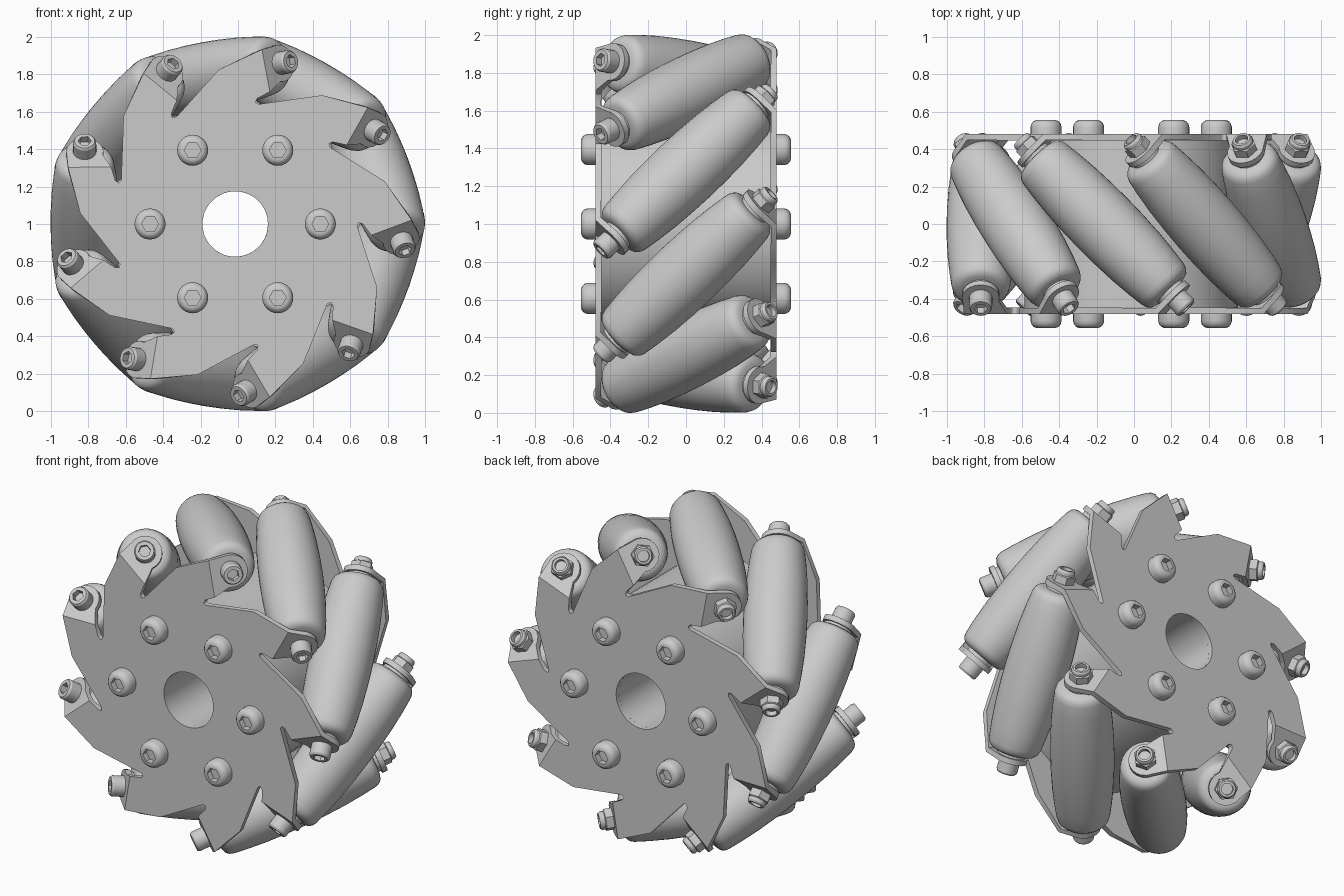
import bpy, bmesh
from math import radians, degrees, sin, cos, pi, sqrt
from mathutils import Matrix, Vector

if "Cube" in bpy.data.objects:
    bpy.data.objects.remove(bpy.data.objects["Cube"])

N = 9                       # rollers
CEN = Vector((-0.015, 0, 1))
R = 0.80                    # roller axis distance from wheel axis
PHI = 20.6                  # angle of first roller, degrees
TAB = 0.56                  # outer face of mounting tabs along the roller axis
PY = 0.48                   # outer face of side plates
Y = Vector((0, 1, 0))
S2 = sqrt(2)


def radial(deg):
    return Vector((cos(radians(deg)), 0, sin(radians(deg))))


def frame(x, z, origin):
    m = Matrix((x, z.cross(x), z)).transposed().to_4x4()
    m.translation = origin
    return m


def roller_frame(k):
    """X is radial, Z runs along the 45 degree roller axis."""
    a = PHI + 360 / N * k
    r, t = radial(a), radial(a + 90)
    return frame(r, (t + Y).normalized(), CEN + r * R)


def finish(bm, name):
    for f in bm.faces:
        f.smooth = True
    for e in bm.edges:
        e.smooth = len(e.link_faces) == 2 and e.calc_face_angle(0) < radians(32)
    me = bpy.data.meshes.new(name)
    bm.to_mesh(me)
    bm.free()
    return me


def place(me, name, matrix):
    ob = bpy.data.objects.new(name, me)
    ob.matrix_world = matrix
    bpy.context.collection.objects.link(ob)
    return ob


def lathe(name, profile, matrices, seg=24):
    """Revolve (radius, height[, 'hex']) points round Z and place copies."""
    bm = bmesh.new()
    rings = []
    for p in profile:
        ring = []
        for i in range(seg):
            a = 2 * pi * i / seg
            r = p[0]
            if len(p) > 2:
                r *= cos(pi / 6) / cos(a % (pi / 3) - pi / 6)
            ring.append(bm.verts.new((r * cos(a), r * sin(a), p[1])))
        rings.append(ring)
    for lo, hi in zip(rings, rings[1:]):
        for i in range(seg):
            j = (i + 1) % seg
            bm.faces.new((lo[i], lo[j], hi[j], hi[i]))
    bmesh.ops.remove_doubles(bm, verts=bm.verts, dist=1e-5)
    bmesh.ops.recalc_face_normals(bm, faces=bm.faces)
    me = finish(bm, name)
    for m in matrices:
        place(me, name, m)


frames = [roller_frame(k) for k in range(N)]
flip = Matrix.Rotation(pi, 4, 'X')

# barrel rollers
half = [(0.187, 0), (0.185, 0.12), (0.179, 0.25), (0.168, 0.37), (0.157, 0.455),
        (0.149, 0.48), (0.133, 0.498), (0.108, 0.507), (0, 0.507)]
lathe("roller", [(r, -z) for r, z in half[:0:-1]] + half, frames, 40)

# axle spacers between roller and tabs
lathe("axle_spacer", [(0, -0.55), (0.085, -0.55), (0.085, 0.55), (0, 0.55)], frames)

# socket cap screws on the front end of each axle
lathe("cap_screw", [(0, TAB - 0.01), (0.062, TAB - 0.01), (0.062, TAB + 0.068),
                    (0.054, TAB + 0.08), (0.036, TAB + 0.08, 'hex'),
                    (0.036, TAB + 0.04, 'hex'), (0, TAB + 0.04)],
      [f @ flip for f in frames])

# lock nuts with round collars on the rear end
lathe("lock_nut", [(0, TAB - 0.01), (0.068, TAB - 0.01, 'hex'), (0.068, TAB + 0.045, 'hex'),
                   (0.055, TAB + 0.05), (0.055, TAB + 0.068), (0.047, TAB + 0.08),
                   (0.034, TAB + 0.08), (0.034, TAB + 0.05), (0, TAB + 0.05)], frames)

# hub drum with central bore
H = PY - 0.03
lathe("hub", [(0.175, -H), (0.57, -H), (0.57, H), (0.175, H), (0.175, -H)],
      [frame(radial(PHI - 21.6), -Y, CEN)], 36)

# button head bolts on both faces
bolt_frames = [frame(radial(60 * k), s * Y, CEN + radial(60 * k) * 0.455 + s * PY * Y)
               for k in range(6) for s in (-1, 1)]
lathe("hub_bolt", [(0, -0.01), (0.083, -0.01), (0.083, 0.038), (0.078, 0.056), (0.066, 0.07),
                   (0.052, 0.075), (0.045, 0.075, 'hex'), (0.045, 0.035, 'hex'), (0, 0.035)],
      bolt_frames)


# side plate: nine notched petals, each with a folded tab carrying an axle end
def build_plate():
    bm = bmesh.new()
    w_fold = PY * S2 - TAB
    t_fold = (w_fold - TAB) / S2
    for k in range(N):
        a = PHI + 360 / N * k
        r, t = radial(a), radial(a + 90)

        def flat(rad, tang):
            return bm.verts.new(CEN + r * rad + t * tang - Y * PY)

        def polar(rad, deg):
            return flat(rad * cos(radians(deg)), rad * sin(radians(deg)))

        f_in, f_out = flat(0.66, t_fold), flat(0.89, t_fold)
        outline = [polar(0.66, -20), polar(0.682, -20.6), f_in, f_out,
                   polar(0.83, -4.6), polar(0.652, 18.4), polar(0.66, 20)]
        bore = [polar(0.175, 18.4 - 10 * j) for j in range(5)]
        bm.faces.new(outline + bore)
        tab = []
        for i in range(13):
            b = radians(-75 - 210 * i / 12)
            p = Vector((0.1 * sin(b), -0.1 * cos(b), -TAB))
            tab.append(bm.verts.new(frames[k] @ p))
        bm.faces.new([f_out, f_in] + tab)
    bmesh.ops.remove_doubles(bm, verts=bm.verts, dist=1e-4)
    return finish(bm, "side_plate")


plate = build_plate()
turn = (Matrix.Translation(CEN) @ Matrix.Rotation(pi, 4, radial(PHI))
        @ Matrix.Translation(-CEN))
for name, m in (("front_plate", Matrix()), ("rear_plate", turn)):
    ob = place(plate, name, m)
    mod = ob.modifiers.new("thickness", 'SOLIDIFY')
    mod.thickness = 0.033
    mod.offset = -1
